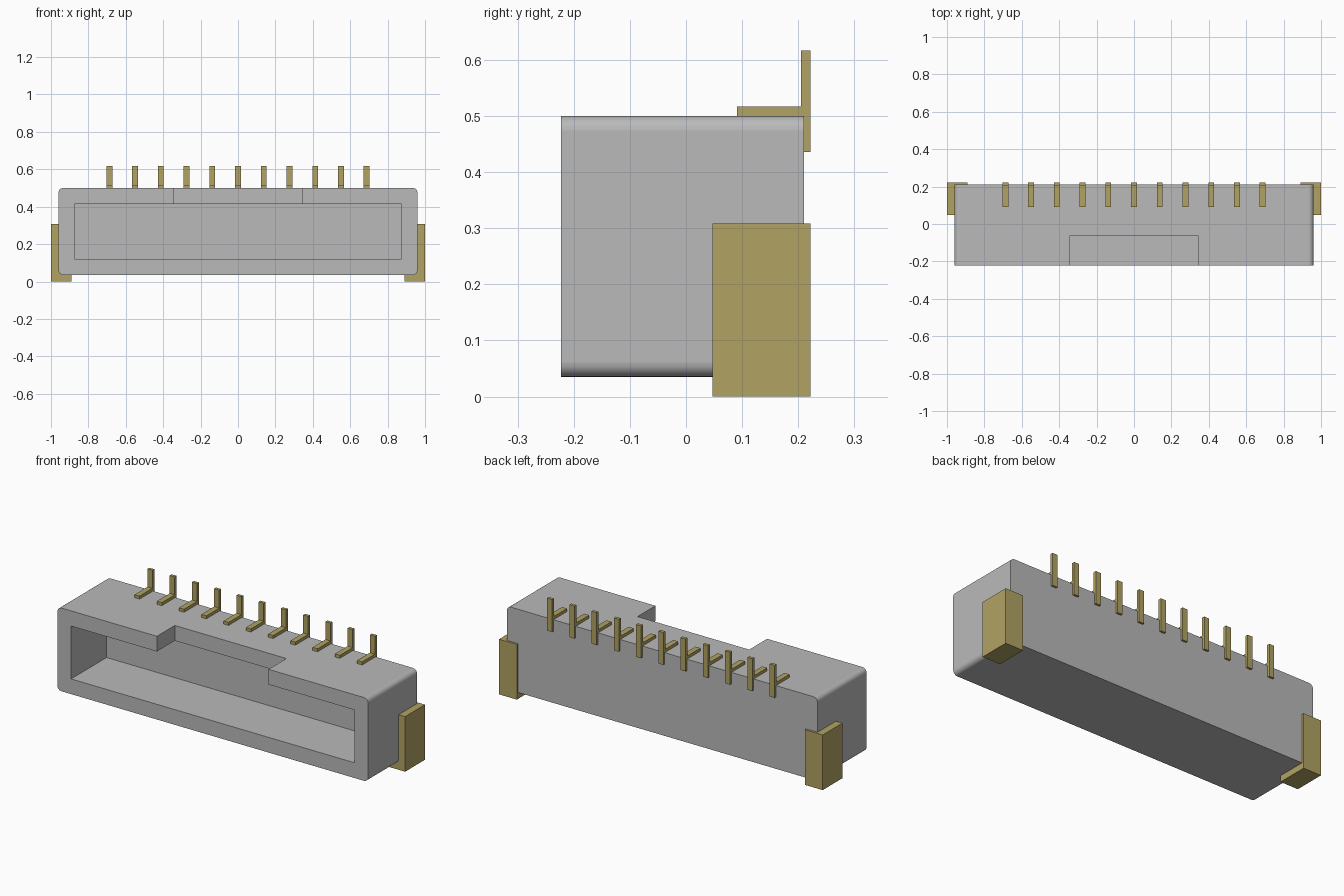
import bpy
import bmesh
from math import sin, cos, pi

cube = bpy.data.objects.get("Cube")
if cube:
    bpy.data.objects.remove(cube, do_unlink=True)


def material(name, colour):
    mat = bpy.data.materials.new(name)
    mat.use_nodes = True
    mat.diffuse_color = (*colour, 1)
    bsdf = next(n for n in mat.node_tree.nodes if n.type == "BSDF_PRINCIPLED")
    bsdf.inputs["Base Color"].default_value = (*colour, 1)
    return mat


GREY = material("grey plastic", (0.49, 0.49, 0.49))
GOLD = material("gold metal", (0.44, 0.365, 0.127))


def finish(name, bm, mat):
    bmesh.ops.recalc_face_normals(bm, faces=bm.faces)
    mesh = bpy.data.meshes.new(name)
    bm.to_mesh(mesh)
    bm.free()
    mesh.materials.append(mat)
    obj = bpy.data.objects.new(name, mesh)
    bpy.context.collection.objects.link(obj)
    return obj


def prism(name, outline, y0, y1, mat):
    """Extrude an outline of (x, z) points from y0 to y1."""
    bm = bmesh.new()
    face = bm.faces.new([bm.verts.new((x, y0, z)) for x, z in outline])
    out = bmesh.ops.extrude_face_region(bm, geom=[face])
    moved = [v for v in out["geom"] if isinstance(v, bmesh.types.BMVert)]
    bmesh.ops.translate(bm, verts=moved, vec=(0, y1 - y0, 0))
    bm.normal_update()
    # Only the rounded corners are smooth
    for f in bm.faces:
        f.smooth = max(abs(c) for c in f.normal) < 0.9999
    return finish(name, bm, mat)


def box(name, x, y, z, mat):
    outline = [(x[0], z[0]), (x[1], z[0]), (x[1], z[1]), (x[0], z[1])]
    return prism(name, outline, y[0], y[1], mat)


def rounded_rect(half_x, z0, z1, r, steps=6):
    points = []
    centres = [(half_x - r, z1 - r), (r - half_x, z1 - r),
               (r - half_x, z0 + r), (half_x - r, z0 + r)]
    for corner, (cx, cz) in enumerate(centres):
        for i in range(steps + 1):
            a = (corner + i / steps) * pi / 2
            points.append((cx + r * cos(a), cz + r * sin(a)))
    return points


def cut(obj, cutter):
    mod = obj.modifiers.new("cut", "BOOLEAN")
    mod.operation = "DIFFERENCE"
    mod.solver = "EXACT"
    mod.object = cutter
    cutter.hide_render = True
    graph = bpy.context.evaluated_depsgraph_get()
    mesh = bpy.data.meshes.new_from_object(obj.evaluated_get(graph))
    obj.modifiers.clear()
    obj.data = mesh
    bpy.data.objects.remove(cutter, do_unlink=True)


# Housing with an open front socket and a key notch in its roof
FRONT, BACK = -0.223, 0.21
housing = prism("housing", rounded_rect(0.96, 0.035, 0.5, 0.026), FRONT, BACK, GREY)
cut(housing, box("socket_cutter", (-0.875, 0.875), (FRONT - 0.1, 0.09), (0.12, 0.415), GREY))
cut(housing, box("notch_cutter", (-0.345, 0.345), (FRONT - 0.1, -0.065), (0.3, 0.6), GREY))

# Solder tabs wrapping the lower rear corners
for side, s in (("left", 1), ("right", -1)):
    box(side + "_solder_tab", sorted((s * 0.89, s * 1.0)), (0.047, 0.222), (0, 0.308), GOLD)

# Row of contact pins: a flat foot on the roof and an upright blade
PINS, PITCH, HALF = 11, 0.1375, 0.0155
for i in range(PINS):
    x = (i - (PINS - 1) / 2) * PITCH
    span = (x - HALF, x + HALF)
    box(f"pin_foot_{i + 1}", span, (0.091, 0.207), (0.495, 0.517), GOLD)
    box(f"pin_blade_{i + 1}", span, (0.205, 0.222), (0.436, 0.617), GOLD)
